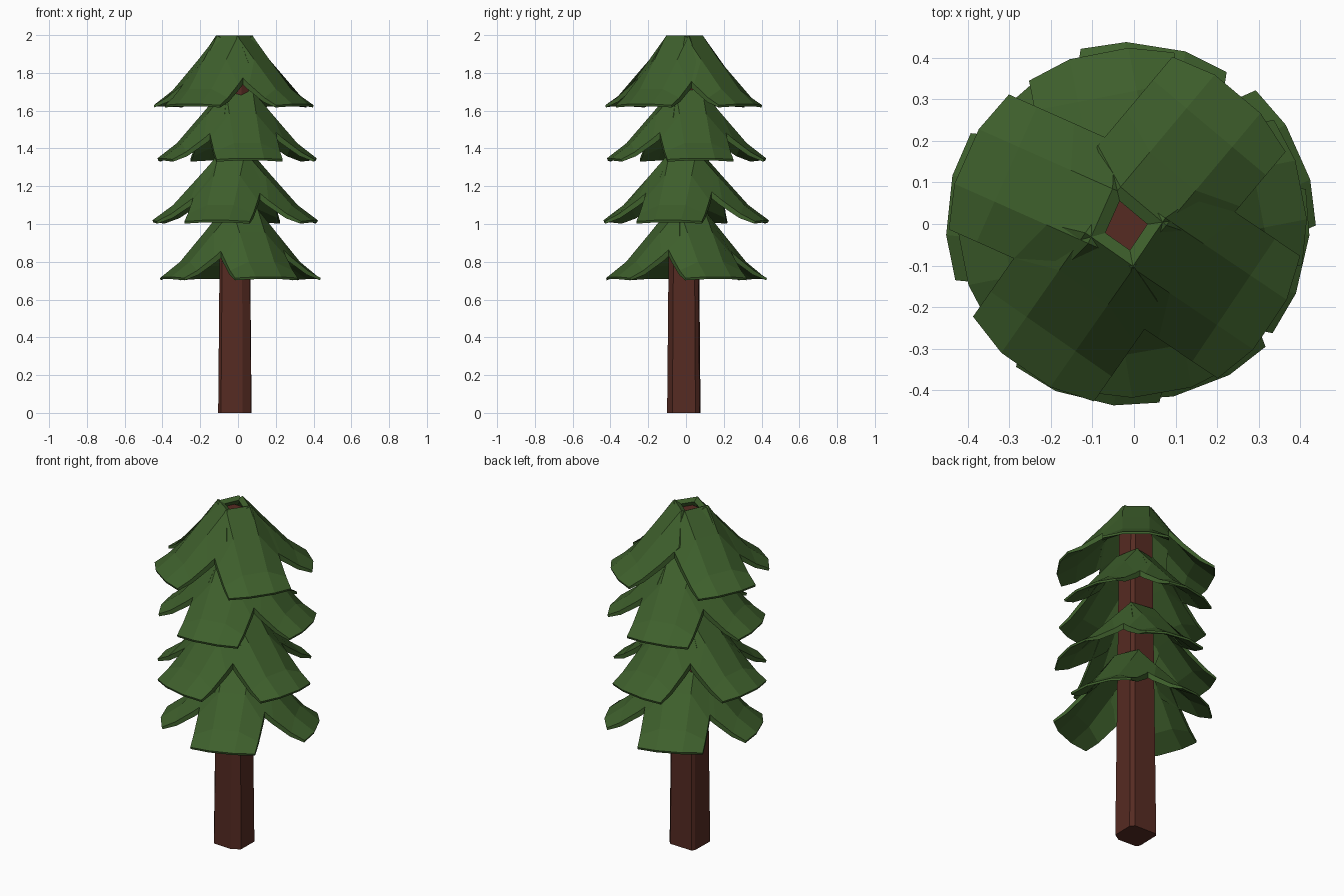
import bpy, bmesh, math
from mathutils import Matrix

if "Cube" in bpy.data.objects:
    bpy.data.objects.remove(bpy.data.objects["Cube"], do_unlink=True)


def make_material(name, rgb):
    mat = bpy.data.materials.new(name)
    mat.use_nodes = True
    color = (*rgb, 1)
    mat.diffuse_color = color
    bsdf = next(n for n in mat.node_tree.nodes if n.type == 'BSDF_PRINCIPLED')
    bsdf.inputs["Base Color"].default_value = color
    return mat


needle_green = make_material("needle green", (0.048, 0.115, 0.025))
bark_brown = make_material("bark brown", (0.092, 0.024, 0.016))


def finish(bm, name, mat):
    bmesh.ops.recalc_face_normals(bm, faces=bm.faces)
    mesh = bpy.data.meshes.new(name)
    bm.to_mesh(mesh)
    bm.free()
    mesh.materials.append(mat)
    return mesh


def add_object(name, mesh):
    obj = bpy.data.objects.new(name, mesh)
    bpy.context.collection.objects.link(obj)
    return obj


# Trunk: an uneven square with cut corners, tapered upward
outline = [(-.105, -.075), (-.09, -.094), (.025, -.10), (.07, -.072),
           (.072, .05), (.052, .072), (-.09, .077), (-.102, .06)]
trunk_top, taper = 1.95, .8
axis_x, axis_y = -.017, -.008
bm = bmesh.new()
foot = [bm.verts.new((x, y, 0)) for x, y in outline]
head = [bm.verts.new((axis_x + (x - axis_x) * taper,
                      axis_y + (y - axis_y) * taper, trunk_top)) for x, y in outline]
bm.faces.new(foot)
bm.faces.new(head)
for i in range(len(foot)):
    bm.faces.new((foot[i - 1], foot[i], head[i], head[i - 1]))
add_object("trunk", finish(bm, "trunk", bark_brown))

# Frond: an arched, drooping slab along +x; each row gives ridge reach and
# height, edge reach and height, then how far the underside is set in and down
rows = [(.068, .382, .11, .215, .028, .014), (.18, .255, .22, .125, .014, .024),
        (.32, .10, .32, .053, .008, .022), (.428, .02, .395, .014, .004, .012)]
ridge, edge = .072, .178
bm = bmesh.new()
upper, lower = [], []
for rx, rz, ex, ez, inset, drop in rows:
    points = ((ex, -edge, ez), (rx, -ridge, rz), (rx, ridge, rz), (ex, edge, ez))
    upper.append([bm.verts.new(p) for p in points])
    lower.append([bm.verts.new((x - inset, y, z - drop)) for x, y, z in points])
for layer in (upper, lower):
    for a, b in zip(layer, layer[1:]):
        for i in range(3):
            bm.faces.new((a[i], b[i], b[i + 1], a[i + 1]))
for end in (0, -1):
    for i in range(3):
        bm.faces.new((upper[end][i], upper[end][i + 1], lower[end][i + 1], lower[end][i]))
for side in (0, -1):
    for r in range(len(rows) - 1):
        bm.faces.new((upper[r][side], upper[r + 1][side],
                      lower[r + 1][side], lower[r][side]))
frond_mesh = finish(bm, "frond", needle_green)

# Four tiers of four fronds: centre, spread and directions
tiers = [("lower", (.012, .002, .70), .98, (24, 114, 201, 291)),
         ("lower_middle", (-.015, 0, 1.0), 1.01, (-13, 81, 174, 256)),
         ("upper_middle", (-.005, .003, 1.328), .97, (11, 101, 191, 280)),
         ("top", (-.02, -.008, 1.615), .98, (50, 156, 235, 326))]
for tier, centre, spread, angles in tiers:
    for n, angle in enumerate(angles, 1):
        frond = add_object(f"{tier}_frond_{n}", frond_mesh)
        frond.matrix_world = (Matrix.Translation(centre)
                              @ Matrix.Rotation(math.radians(angle), 4, 'Z')
                              @ Matrix.Diagonal((spread, 1, 1, 1)))
